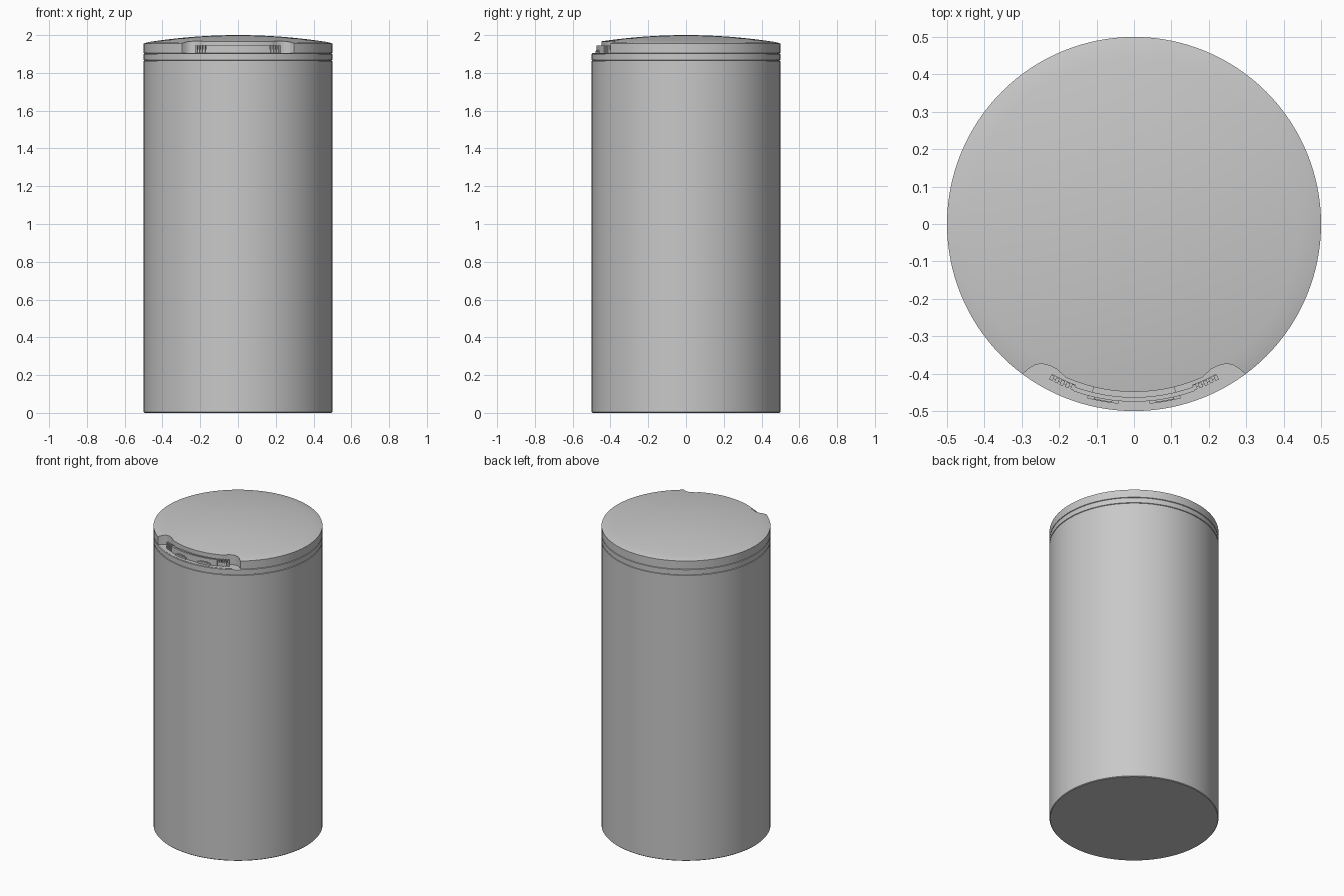
import bpy
import bmesh
from math import sin, cos, pi, radians

if "Cube" in bpy.data.objects:
    bpy.data.objects.remove(bpy.data.objects["Cube"], do_unlink=True)

GREY = (0.58, 0.58, 0.58, 1)
grey = bpy.data.materials.new("plain grey")
grey.use_nodes = True
grey.diffuse_color = GREY
grey.node_tree.nodes["Principled BSDF"].inputs["Base Color"].default_value = GREY

R = 0.499           # outer radius
SEAT = 1.905        # floor of the latch recess


def finish(name, bm):
    bmesh.ops.remove_doubles(bm, verts=bm.verts, dist=1e-5)
    bmesh.ops.recalc_face_normals(bm, faces=bm.faces)
    mesh = bpy.data.meshes.new(name)
    bm.to_mesh(mesh)
    bm.free()
    mesh.materials.append(grey)
    obj = bpy.data.objects.new(name, mesh)
    bpy.context.collection.objects.link(obj)
    return obj


def smooth(obj):
    bpy.ops.object.select_all(action='DESELECT')
    obj.select_set(True)
    bpy.context.view_layer.objects.active = obj
    bpy.ops.object.shade_smooth_by_angle(angle=radians(25))


def polar(r, deg):
    """Plan point at an angle measured from the front."""
    return r * sin(radians(deg)), -r * cos(radians(deg))


def revolve(name, profile, steps=128):
    bm = bmesh.new()
    verts = [bm.verts.new((r, 0, z)) for r, z in profile]
    edges = [bm.edges.new(pair) for pair in zip(verts, verts[1:])]
    bmesh.ops.spin(bm, geom=verts + edges, cent=(0, 0, 0), axis=(0, 0, 1),
                   angle=2 * pi, steps=steps)
    return finish(name, bm)


def extrude_plan(name, points, z0, z1):
    bm = bmesh.new()
    face = bm.faces.new([bm.verts.new((x, y, z0)) for x, y in points])
    new = bmesh.ops.extrude_face_region(bm, geom=[face])["geom"]
    bmesh.ops.translate(bm, vec=(0, 0, z1 - z0),
                        verts=[v for v in new if isinstance(v, bmesh.types.BMVert)])
    return finish(name, bm)


def arc_block(name, r0, r1, z0, z1, a0, a1, steps=24):
    angles = [a0 + (a1 - a0) * i / steps for i in range(steps + 1)]
    plan = [polar(r1, a) for a in angles] + [polar(r0, a) for a in reversed(angles)]
    obj = extrude_plan(name, plan, z0, z1)
    smooth(obj)
    return obj


# Tall can body and the collar under the lid, split by fine seams
G = 0.004
smooth(revolve("body", [(0, 0), (R - G, 0), (R, G), (R, 1.862), (R - G, 1.864), (0, 1.864)]))
smooth(revolve("collar", [(0, 1.862), (R - G, 1.862), (R - G, 1.866), (R, 1.868),
                          (R, 1.899), (R - G, 1.901), (0, 1.901)]))

# Domed lid with a narrow rim
RIM = 0.475
dome = [(RIM * (1 - i / 14), 1.963 + 0.037 * (1 - (1 - i / 14) ** 2)) for i in range(15)]
lid = revolve("lid", [(0, 1.9), (R - G, 1.9), (R - G, 1.903), (R, SEAT), (R, 1.956)] + dome)

# Curved recess with rounded ends, cut from the front of the lid
half = [polar(0.448, a) for a in range(0, 25, 2)]
half += [(0.205, -0.388), (0.225, -0.378), (0.245, -0.373), (0.262, -0.375),
         (0.278, -0.384), (0.297, -0.40), (0.36, -0.45), (0.36, -0.6)]
plan = [(-x, y) for x, y in reversed(half[1:])] + half
cutter = extrude_plan("recess_cutter", plan, SEAT, 2.1)
cutter.hide_render = True
cut = lid.modifiers.new("recess", 'BOOLEAN')
cut.operation = 'DIFFERENCE'
cut.object = cutter
bpy.ops.object.select_all(action='DESELECT')
lid.select_set(True)
bpy.context.view_layer.objects.active = lid
bpy.ops.object.modifier_apply(modifier=cut.name)
bpy.data.objects.remove(cutter, do_unlink=True)
smooth(lid)

# Latch: raised ledge at the back of the recess and a slim curved bar
arc_block("latch_ledge", 0.44, 0.466, SEAT - 0.002, 1.94, -14, 14)
arc_block("latch_bar", 0.462, 0.474, SEAT - 0.002, 1.945, -20, 20)

# Mirrored grip ribs and finger tabs
for side, label in ((1, "left"), (-1, "right")):
    for i in range(5):
        a = side * (20.5 + 1.9 * i)
        arc_block(f"{label}_rib_{i + 1}", 0.458, 0.472, SEAT - 0.002, 1.945,
                  a - 0.6, a + 0.6, 2)
    arc_block(f"{label}_rib_base", 0.456, 0.466, SEAT - 0.002, 1.925,
              *sorted((side * 20, side * 28.5)), 8)
    arc_block(f"{label}_tab", 0.47, 0.481, SEAT - 0.002, 1.916,
              *sorted((side * 5, side * 15)), 10)
    arc_block(f"{label}_tab_crown", 0.47, 0.479, 1.914, 1.922,
              *sorted((side * 7, side * 13)), 8)
